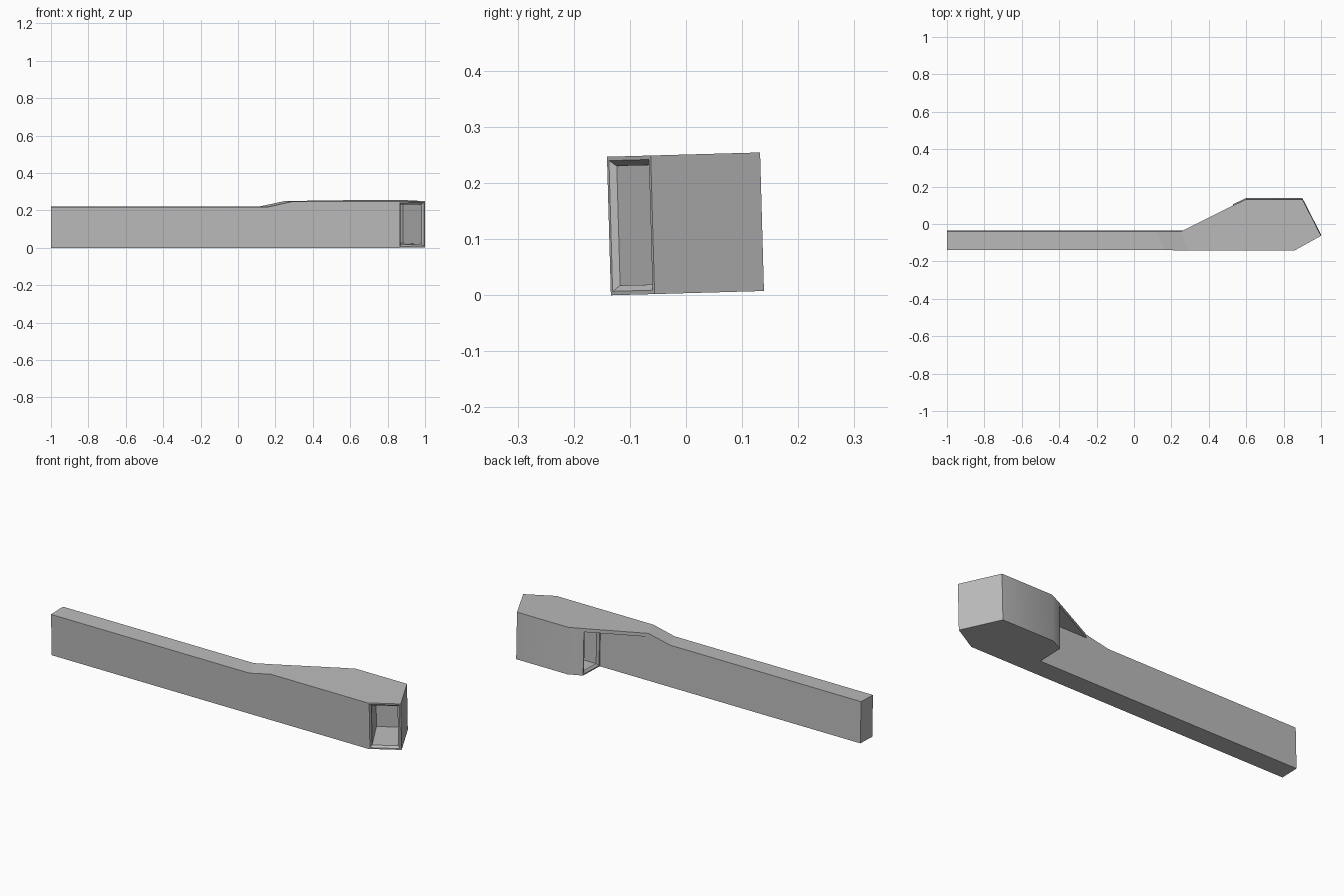
import bpy
import bmesh
from mathutils import Matrix

cube = bpy.data.objects.get("Cube")
if cube:
    bpy.data.objects.remove(cube, do_unlink=True)

grey = bpy.data.materials.new("plain_grey")
grey.use_nodes = True
COLOUR = (0.5, 0.5, 0.5, 1)
grey.diffuse_color = COLOUR
grey.node_tree.nodes["Principled BSDF"].inputs["Base Color"].default_value = COLOUR

# The whole body leans slightly about its length
LEAN = Matrix.Translation((0, 0, 0.0037)) @ Matrix.Rotation(0.028, 4, "X")
FRONT, BACK, SPINE = -0.134, 0.139, -0.034
TOP, LOW_TOP, JOIN = 0.247, 0.219, 0.53


def loft(bm, loop_a, loop_b):
    """Closed solid between two matching loops; returns its side faces."""
    a = [bm.verts.new(p) for p in loop_a]
    b = [bm.verts.new(p) for p in loop_b]
    n = len(a)
    sides = [bm.faces.new((a[i], a[(i + 1) % n], b[(i + 1) % n], b[i])) for i in range(n)]
    bm.faces.new(a[::-1])
    bm.faces.new(b)
    bmesh.ops.recalc_face_normals(bm, faces=bm.faces)
    return sides


def prism(bm, plan, z0, z1):
    return loft(bm, [(x, y, z0) for x, y in plan], [(x, y, z1) for x, y in plan])


def recess(bm, face, depth):
    """Framed opening: narrow rim, stepped lip, then a deep pocket."""
    for thickness, sink in ((0.007, 0), (0.01, -0.01), (0.0005, -depth)):
        bmesh.ops.inset_individual(bm, faces=[face], thickness=thickness,
                                   depth=sink, use_even_offset=True)


def finish(bm, name):
    mesh = bpy.data.meshes.new(name)
    bm.to_mesh(mesh)
    bm.free()
    mesh.transform(LEAN)
    mesh.materials.append(grey)
    bpy.context.collection.objects.link(bpy.data.objects.new(name, mesh))


# Long bar with a skewed ramp rising to the head's roof
def bar_profile(y, ramp_start, ramp_end):
    return [(x, y, z) for x, z in ((-1, 0), (JOIN, 0), (JOIN, TOP), (ramp_end, TOP),
                                   (ramp_start, LOW_TOP), (-1, LOW_TOP))]


bm = bmesh.new()
loft(bm, bar_profile(FRONT, 0.165, 0.29), bar_profile(SPINE, 0.12, 0.25))
finish(bm, "long_bar")

# Head with an angled front opening and a rear opening beside the bar
bm = bmesh.new()
plan = [(JOIN, FRONT), (0.86, FRONT), (1, -0.056), (0.9, BACK),
        (0.6, BACK), (JOIN, 0.106), (JOIN, SPINE)]
walls = prism(bm, plan, 0, TOP)
for wall in walls[3:5]:
    wall.smooth = True
recess(bm, walls[1], 0.2)
recess(bm, walls[5], 0.2)
finish(bm, "head")

# Thin roof overhang in front of the rear opening
bm = bmesh.new()
prism(bm, [(0.25, SPINE), (JOIN, SPINE), (JOIN, 0.106)], TOP - 0.018, TOP)
finish(bm, "roof_overhang")
